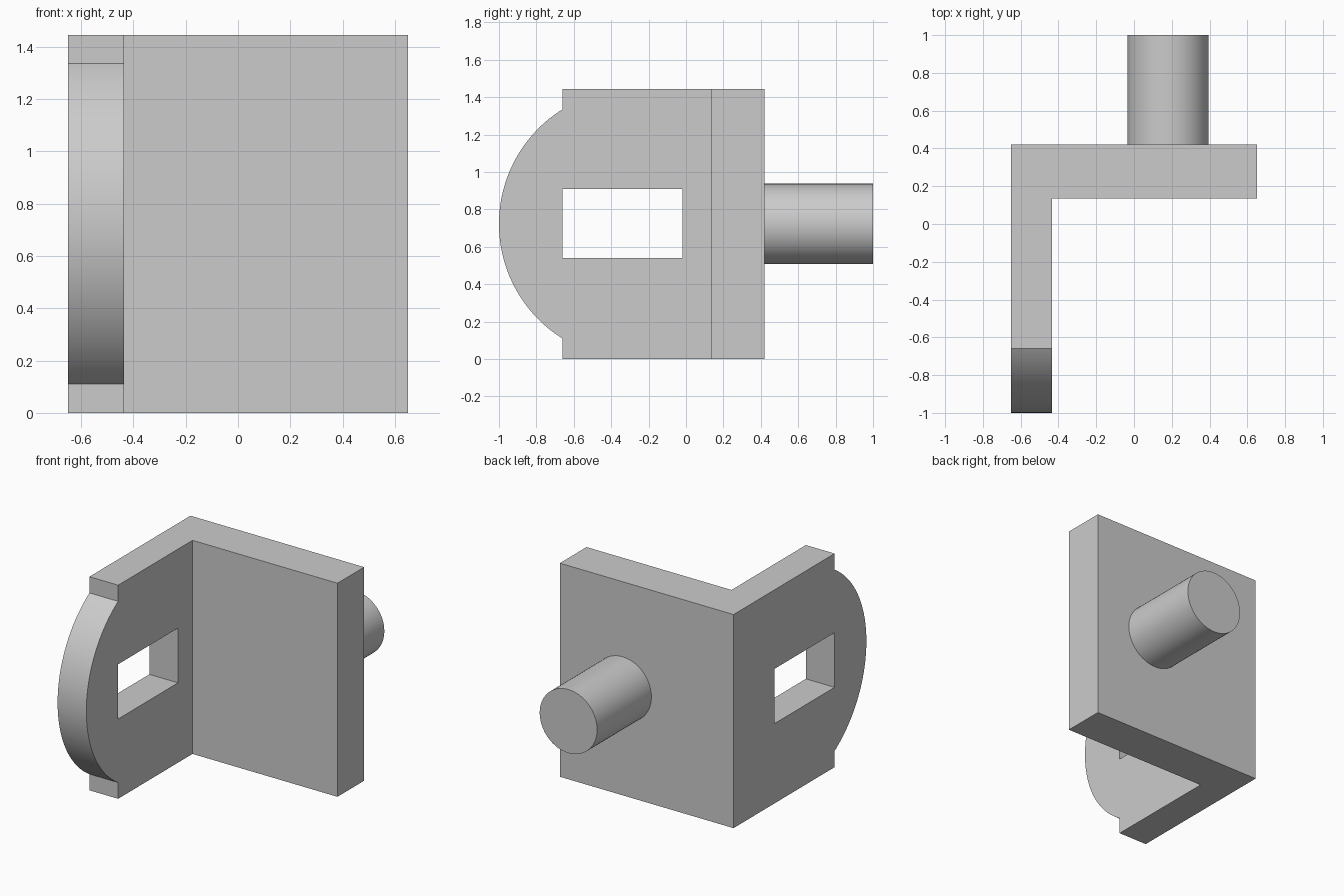
import bpy
import math
from mathutils import Vector

cube = bpy.data.objects.get("Cube")
if cube:
    bpy.data.objects.remove(cube, do_unlink=True)

grey = bpy.data.materials.new("plain_grey")
grey.use_nodes = True
grey.diffuse_color = (0.6, 0.6, 0.6, 1)
grey.node_tree.nodes["Principled BSDF"].inputs["Base Color"].default_value = (0.6, 0.6, 0.6, 1)

HEIGHT = 1.445
MID = HEIGHT / 2
SIDE_X = (-0.65, -0.435)
BACK_Y = (0.135, 0.42)
SHOULDER = -0.66


def prism(name, base, offset):
    """Extrude a closed outline along an offset vector."""
    n = len(base)
    base = [Vector(p) for p in base]
    verts = base + [p + Vector(offset) for p in base]
    faces = [list(range(n))[::-1], list(range(n, 2 * n))]
    faces += [(i, (i + 1) % n, n + (i + 1) % n, n + i) for i in range(n)]
    mesh = bpy.data.meshes.new(name)
    mesh.from_pydata(verts, [], faces)
    mesh.materials.append(grey)
    obj = bpy.data.objects.new(name, mesh)
    bpy.context.collection.objects.link(obj)
    return obj


def combine(target, tool, operation):
    """Apply a boolean and discard the tool."""
    bpy.context.view_layer.objects.active = target
    mod = target.modifiers.new(operation.lower(), "BOOLEAN")
    mod.object, mod.operation, mod.solver = tool, operation, "EXACT"
    bpy.ops.object.modifier_apply(modifier=mod.name)
    bpy.data.objects.remove(tool, do_unlink=True)


def smooth(obj):
    bpy.ops.object.select_all(action="DESELECT")
    obj.select_set(True)
    bpy.context.view_layer.objects.active = obj
    bpy.ops.object.shade_smooth_by_angle(angle=math.radians(30))


# L-shaped bracket, seen from above as one outline
x0, x1 = SIDE_X
y0, y1 = BACK_Y
outline = [(x0, SHOULDER), (x1, SHOULDER), (x1, y0), (-x0, y0), (-x0, y1), (x0, y1)]
bracket = prism("angle_bracket", [(x, y, 0) for x, y in outline], (0, 0, HEIGHT))

# Rounded nose on the side plate, an arc whose radius is half the height
centre_y = MID - 1
half = math.acos((centre_y - SHOULDER) / MID)
steps = 64
arc = []
for i in range(steps + 1):
    a = half - 2 * half * i / steps
    arc.append((x0, centre_y - MID * math.cos(a), MID + MID * math.sin(a)))
root = [(x0, SHOULDER + 0.1, arc[-1][2]), (x0, SHOULDER + 0.1, arc[0][2])]
combine(bracket, prism("rounded_nose", arc + root, (x1 - x0, 0, 0)), "UNION")

# Rectangular slot through the side plate
slot = [(-0.66, 0.54), (-0.02, 0.54), (-0.02, 0.91), (-0.66, 0.91)]
cutter = prism("slot_cutter", [(x0 - 0.1, y, z) for y, z in slot], (x1 - x0 + 0.2, 0, 0))
combine(bracket, cutter, "DIFFERENCE")
smooth(bracket)

# Round pin on the back plate
ring = [2 * math.pi * i / 64 for i in range(64)]
pin = prism("round_pin", [(0.18 + 0.215 * math.sin(a), y1, MID + 0.215 * math.cos(a)) for a in ring],
            (0, 1 - y1, 0))
smooth(pin)
